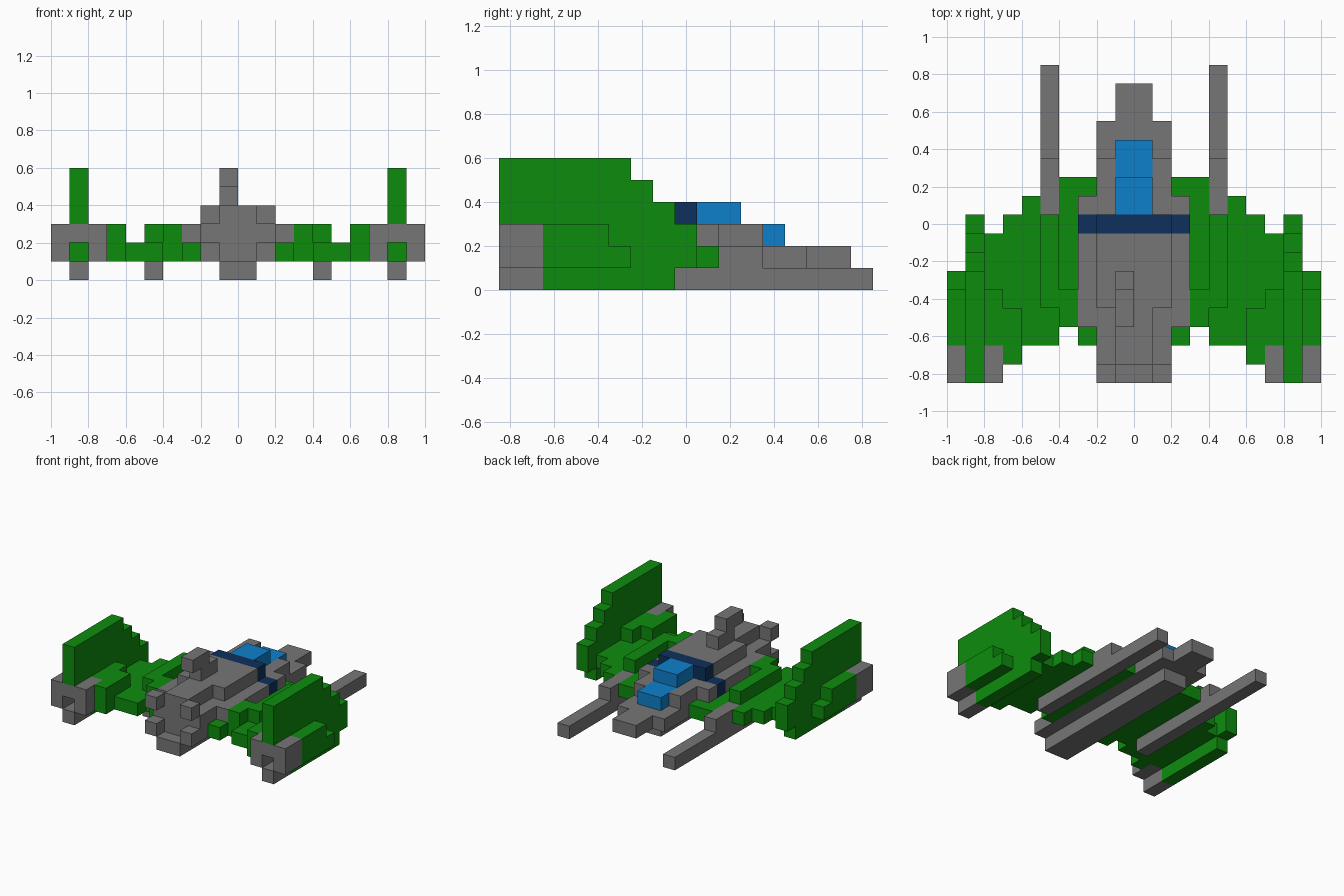
import bpy, bmesh, math

if "Cube" in bpy.data.objects:
    bpy.data.objects.remove(bpy.data.objects["Cube"])

S = 0.1          # block size
Y0 = -0.85       # rear edge of the block grid


def material(name, rgb):
    m = bpy.data.materials.new(name)
    m.diffuse_color = (*rgb, 1.0)
    m.use_nodes = True
    m.node_tree.nodes["Principled BSDF"].inputs["Base Color"].default_value = m.diffuse_color
    return m


grey = material("hull grey", (0.18, 0.18, 0.18))
green = material("wing green", (0.004, 0.262, 0.004))
blue = material("canopy blue", (0.004, 0.216, 0.6))
navy = material("band dark blue", (0.004, 0.03, 0.107))

cells = {}       # occupied block -> part name
parts = {}       # part name -> material


def part(name, mat, boxes, mirror=True):
    """Fill block ranges (x0, x1, y0, y1, z0, z1); mirrored across x = 0."""
    parts[name] = mat
    for x0, x1, y0, y1, z0, z1 in boxes:
        for x in range(x0, x1):
            for y in range(y0, y1):
                for z in range(z0, z1):
                    cells[(x, y, z)] = name
                    if mirror:
                        cells[(-1 - x, y, z)] = name


# central fuselage
part("keel", grey, [(0, 1, 0, 13, 0, 1)])
part("hull", grey, [
    (0, 2, 1, 14, 1, 2), (0, 1, 14, 16, 1, 2),    # lower hull and nose
    (0, 2, 1, 12, 2, 3), (2, 3, 3, 10, 2, 3),     # upper hull and shoulders
    (0, 2, 4, 9, 3, 4), (0, 1, 1, 4, 3, 4)])      # deck
part("tail_prongs", grey, [(1, 2, 0, 1, 1, 2), (1, 2, 0, 1, 3, 4)])
part("hull_band", navy, [(0, 2, 8, 9, 3, 4), (2, 3, 8, 9, 2, 3)])
part("canopy", blue, [(0, 1, 9, 11, 3, 4), (0, 1, 11, 13, 2, 3)])
part("antenna_fin", grey, [(-1, 0, 4, 6, 4, 5), (-1, 0, 3, 5, 5, 6)], mirror=False)

# wings, with raised armour steps
part("wings", green, [
    (2, 3, 2, 11, 1, 2), (3, 4, 3, 11, 1, 2), (4, 5, 2, 9, 1, 2),
    (5, 6, 2, 10, 1, 2), (6, 7, 1, 9, 1, 2),
    (3, 4, 3, 5, 2, 3), (4, 5, 4, 9, 2, 3), (6, 7, 1, 4, 2, 3)])
part("guns", grey, [(4, 5, 4, 17, 0, 1), (4, 5, 9, 12, 1, 2)])

# engine pods, hollow nozzles and tall tail fins
part("engine_pods", green, [
    (8, 9, 2, 8, 0, 1), (8, 9, 2, 9, 1, 3),
    (7, 8, 2, 8, 1, 2), (7, 8, 2, 5, 2, 3),
    (9, 10, 2, 6, 1, 2), (9, 10, 2, 5, 2, 3)])
part("engine_nozzles", grey, [
    (7, 8, 0, 2, 1, 3), (9, 10, 0, 2, 1, 3),
    (8, 9, 0, 2, 0, 1), (8, 9, 0, 2, 2, 3)])
part("tail_fins", green, [(8, 9, 0, 8, 3, 4), (8, 9, 0, 7, 4, 5), (8, 9, 0, 6, 5, 6)])


def build(name, mat):
    """Mesh the exposed block faces of one part, merging flat areas."""
    bm = bmesh.new()
    for c in [k for k, v in cells.items() if v == name]:
        for axis in range(3):
            for side in (0, 1):
                n = list(c)
                n[axis] += 2 * side - 1
                if tuple(n) in cells:
                    continue
                u, v = (axis + 1) % 3, (axis + 2) % 3
                loop = [(0, 0), (1, 0), (1, 1), (0, 1)]
                if not side:
                    loop.reverse()
                verts = []
                for a, b in loop:
                    p = list(c)
                    p[axis] += side
                    p[u] += a
                    p[v] += b
                    verts.append(bm.verts.new((p[0] * S, Y0 + p[1] * S, p[2] * S)))
                bm.faces.new(verts)
    bmesh.ops.remove_doubles(bm, verts=bm.verts, dist=0.001)
    bmesh.ops.dissolve_limit(bm, angle_limit=math.radians(1), verts=bm.verts, edges=bm.edges)
    mesh = bpy.data.meshes.new(name)
    bm.to_mesh(mesh)
    bm.free()
    mesh.materials.append(mat)
    bpy.context.scene.collection.objects.link(bpy.data.objects.new(name, mesh))


for part_name, part_mat in parts.items():
    build(part_name, part_mat)
